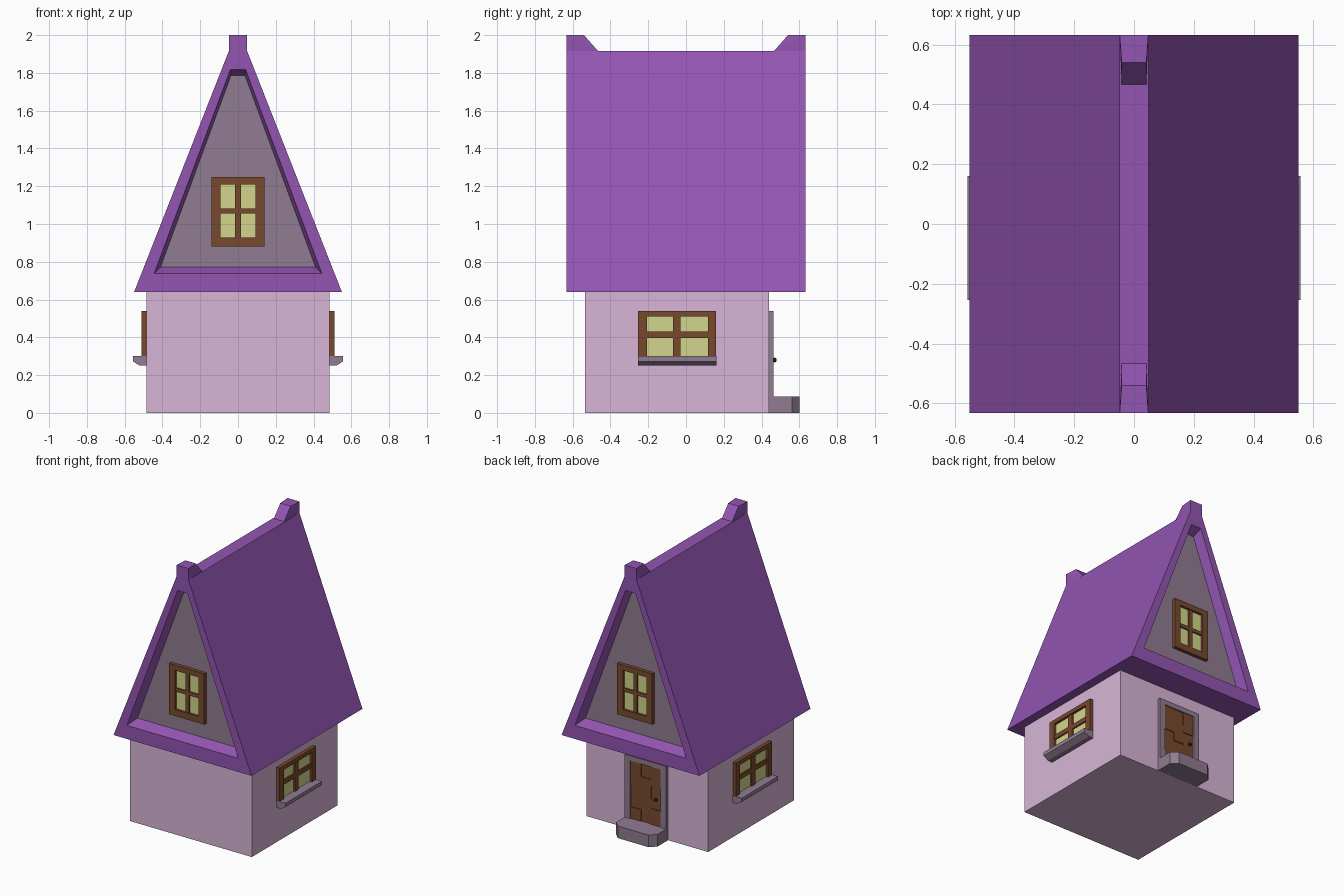
import bpy, bmesh
from mathutils import Vector

if "Cube" in bpy.data.objects:
    bpy.data.objects.remove(bpy.data.objects["Cube"])


def material(name, r, g, b):
    m = bpy.data.materials.new(name)
    lin = [((c / 255 + 0.055) / 1.055) ** 2.4 for c in (r, g, b)]
    m.diffuse_color = (*lin, 1)
    m.use_nodes = True
    m.node_tree.nodes["Principled BSDF"].inputs["Base Color"].default_value = m.diffuse_color
    return m


WALL = material("pink_plaster", 216, 182, 215)
ROOF = material("purple_roof", 147, 85, 178)
STONE = material("mauve_stone", 144, 124, 145)
WOOD = material("brown_wood", 119, 73, 44)
GLASS = material("yellow_glass", 211, 213, 140)
KNOB = material("dark_knob", 72, 42, 22)


def finish(name, bm, *mats):
    bmesh.ops.recalc_face_normals(bm, faces=bm.faces)
    mesh = bpy.data.meshes.new(name)
    bm.to_mesh(mesh)
    bm.free()
    for m in mats:
        mesh.materials.append(m)
    obj = bpy.data.objects.new(name, mesh)
    bpy.context.collection.objects.link(obj)
    return obj


def hulls(name, mat, solids):
    """One object made of several convex solids, each a list of points."""
    bm = bmesh.new()
    for pts in solids:
        vs = [bm.verts.new(p) for p in pts]
        bmesh.ops.convex_hull(bm, input=vs)
    bmesh.ops.dissolve_limit(bm, angle_limit=0.01, verts=bm.verts, edges=bm.edges)
    return finish(name, bm, mat)


def box(a0, a1, b0, b1, c0, c1, place=lambda a, b, c: (a, b, c)):
    return [place(a, b, c) for a in (a0, a1) for b in (b0, b1) for c in (c0, c1)]


def window(name, place, u, w, pu, pw):
    """u, w: outer limits; pu, pw: pane limits (4 values each). place maps (across, up, out)."""
    hulls(name + "_frame", WOOD, [
        box(u[0], pu[0], w[0], w[1], 0, 0.025, place),
        box(pu[3], u[1], w[0], w[1], 0, 0.025, place),
        box(pu[0], pu[3], w[0], pw[0], 0, 0.025, place),
        box(pu[0], pu[3], pw[3], w[1], 0, 0.025, place)])
    hulls(name + "_bars", WOOD, [
        box(pu[1], pu[2], pw[0], pw[3], 0, 0.019, place),
        box(pu[0], pu[3], pw[1], pw[2], 0, 0.018, place)])
    hulls(name + "_glass", GLASS, [box(pu[0], pu[3], pw[0], pw[3], 0, 0.008, place)])


# Walls
hulls("walls", WALL, [box(-0.485, 0.485, -0.535, 0.44, 0, 0.645)])

# Roof: loops run from the front recess, around the outside, to the back recess
bm = bmesh.new()
PANEL_Y, END_Y = 0.56, 0.632
inner = (0.41, 0.772, 0.037, 1.786)
opening = (0.444, 0.738, 0.04, 1.818)
outer = (0.55, 0.64, 0.048, 1.917)
loops = []
for (xb, zb, xt, zt), y in ((inner, -PANEL_Y), (opening, -END_Y), (outer, -END_Y),
                            (outer, END_Y), (opening, END_Y), (inner, PANEL_Y)):
    loops.append([bm.verts.new(p) for p in
                  ((-xb, y, zb), (xb, y, zb), (xt, y, zt), (-xt, y, zt))])
for a, b in zip(loops, loops[1:]):
    for i in range(4):
        j = (i + 1) % 4
        bm.faces.new((a[i], a[j], b[j], b[i]))
for loop in (loops[0], loops[-1]):
    bm.faces.new(loop).material_index = 1      # recessed gable panels
finish("roof", bm, ROOF, STONE)

for s, end in ((-1, "front"), (1, "back")):
    # Raised ridge tips
    hulls(end + "_ridge_tip", ROOF, [[(x * sx, s * y, z) for sx in (-1, 1) for x, y, z in
          ((0.048, END_Y, 1.915), (0.048, END_Y, 2.0), (0.041, 0.54, 2.0), (0.041, 0.465, 1.915))]])
    # Gable windows
    window(end + "_gable_window", lambda a, b, c: (a, s * (PANEL_Y + c), b),
           (-0.14, 0.14), (0.882, 1.248),
           (-0.093, -0.015, 0.015, 0.093), (0.928, 1.055, 1.081, 1.21))

for s, side in ((-1, "left"), (1, "right")):
    # Side windows with sills
    window(side + "_window", lambda a, b, c: (s * (0.485 + c), a, b),
           (-0.253, 0.16), (0.26, 0.54),
           (-0.207, -0.07, -0.029, 0.116), (0.29, 0.397, 0.43, 0.51))
    hulls(side + "_sill", STONE, [[(s * (0.485 + d), y, z) for y in (-0.254, 0.161) for d, z in
          ((0, 0.25), (0.035, 0.25), (0.072, 0.273), (0.072, 0.3), (0, 0.3))]])

# Door on the back wall: stone surround, staggered planks, knob
hulls("door_surround", STONE, [
    box(-0.165, -0.122, 0.44, 0.462, 0, 0.54),
    box(0.122, 0.165, 0.44, 0.462, 0, 0.54),
    box(-0.122, 0.122, 0.44, 0.462, 0.505, 0.54)])
planks = []
for i, cuts in enumerate(((0.08, 0.2, 0.36, 0.505), (0.08, 0.27, 0.41, 0.505), (0.08, 0.17, 0.33, 0.505))):
    x = -0.122 + i * 0.0813
    for k in range(3):
        depth = 0.45 if (i + k) % 2 else 0.456
        planks.append(box(x, x + 0.0813, 0.44, depth, cuts[k], cuts[k + 1]))
hulls("door_planks", WOOD, planks)
bm = bmesh.new()
bmesh.ops.create_icosphere(bm, subdivisions=1, radius=0.014)
bmesh.ops.translate(bm, verts=bm.verts, vec=Vector((-0.085, 0.468, 0.28)))
finish("door_knob", bm, KNOB)

# Doorstep with clipped corners
hulls("doorstep", STONE, [[(sx * x, y, z) for sx in (-1, 1) for z in (0, 0.087)
      for x, y in ((0.165, 0.44), (0.165, 0.56), (0.122, 0.602))]])
